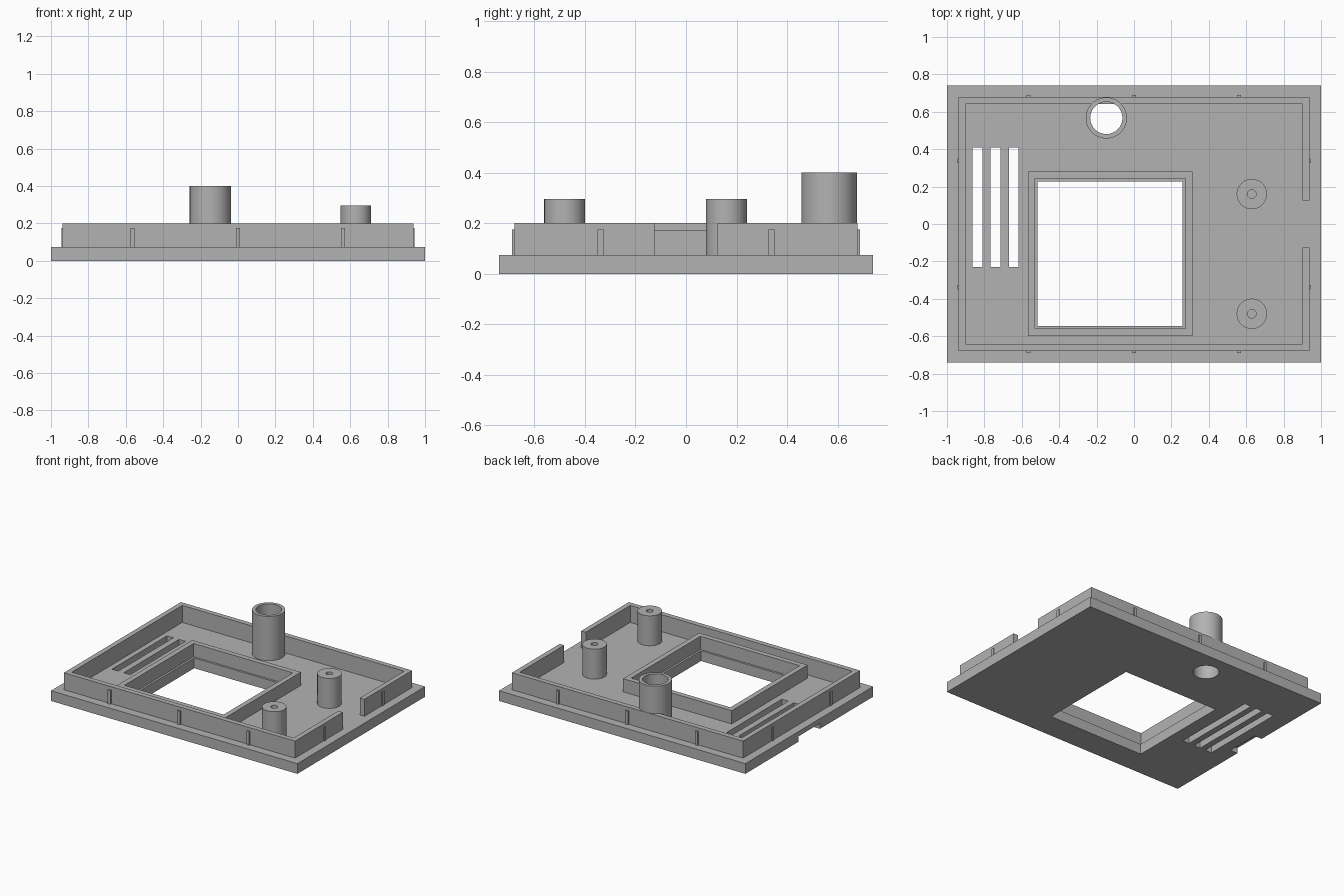
import bpy, bmesh, math

default = bpy.data.objects.get("Cube")
if default:
    bpy.data.objects.remove(default, do_unlink=True)

grey = bpy.data.materials.new("plain grey")
grey.use_nodes = True
COLOUR = (0.45, 0.45, 0.45, 1)
grey.diffuse_color = COLOUR
grey.node_tree.nodes["Principled BSDF"].inputs["Base Color"].default_value = COLOUR

BASE, WALL, FRAME, POST, TUBE = 0.075, 0.2, 0.172, 0.295, 0.4


def rect(x0, x1, y0, y1):
    return [(x0, y0), (x1, y0), (x1, y1), (x0, y1)]


def circle(x, y, r, n=64):
    return [(x + r * math.cos(math.tau * i / n), y + r * math.sin(math.tau * i / n))
            for i in range(n)]


def prism(name, outer, z0, z1, inner=None, smooth=False):
    """Upright solid from an outline, with an optional matching hole."""
    bm = bmesh.new()
    n = len(outer)

    def loop(points, z):
        return [bm.verts.new((x, y, z)) for x, y in points]

    def band(a, b):
        for i in range(n):
            j = (i + 1) % n
            bm.faces.new((a[i], a[j], b[j], b[i]))

    low, high = loop(outer, z0), loop(outer, z1)
    band(low, high)
    if inner:
        low_in, high_in = loop(inner, z0), loop(inner, z1)
        band(high, high_in)
        band(high_in, low_in)
        band(low_in, low)
    else:
        bm.faces.new(low[::-1])
        bm.faces.new(high)
    bmesh.ops.recalc_face_normals(bm, faces=bm.faces)
    mesh = bpy.data.meshes.new(name)
    bm.to_mesh(mesh)
    bm.free()
    mesh.materials.append(grey)
    obj = bpy.data.objects.new(name, mesh)
    bpy.context.collection.objects.link(obj)
    if smooth:
        bpy.ops.object.select_all(action='DESELECT')
        obj.select_set(True)
        bpy.context.view_layer.objects.active = obj
        bpy.ops.object.shade_smooth_by_angle(angle=math.radians(30))
    return obj


def cut(target, name, outline, z0, z1):
    cutter = prism(name, outline, z0, z1)
    cutter.hide_render = True
    cutter.hide_set(True)
    cutter.display_type = 'WIRE'
    mod = target.modifiers.new(name, 'BOOLEAN')
    mod.operation = 'DIFFERENCE'
    mod.solver = 'EXACT'
    mod.object = cutter


# Base plate with window, vents, tube hole and a shallow edge notch underneath
tube_x, tube_y, tube_hole = -0.148, 0.567, 0.086
plate = prism("base_plate", rect(-1, 1, -0.74, 0.74), 0, BASE)
cut(plate, "window_cutter", rect(-0.515, 0.26, -0.545, 0.228), -0.1, 0.2)
cut(plate, "tube_cutter", circle(tube_x, tube_y, tube_hole), -0.1, 0.2)
for i in range(3):
    x = -0.863 + i * 0.097
    cut(plate, f"vent_cutter_{i + 1}", rect(x, x + 0.052, -0.23, 0.41), -0.1, 0.2)
cut(plate, "notch_cutter", rect(-1.1, -0.94, -0.125, 0.125), -0.1, 0.04)

# Raised rim, open in the middle of the left side
X, Y, T, GAP = 0.938, 0.678, 0.037, 0.125
half = [(X, GAP), (X, Y), (-X, Y)]
half_in = [(-X + T, Y - T), (X - T, Y - T), (X - T, GAP)]
rim = half + [(x, -y) for x, y in half[::-1]]
rim += [(x, -y) for x, y in half_in[::-1]] + half_in
prism("rim_wall", rim, BASE, WALL)

# Small snap ribs around the rim
for side, word in ((-1, "front"), (1, "back")):
    for i, x in enumerate((-0.565, 0, 0.562)):
        ys = sorted((side * (Y - 0.005), side * (Y + 0.011)))
        prism(f"{word}_rib_{i + 1}", rect(x - 0.011, x + 0.011, *ys), BASE, 0.175)
for side, word in ((-1, "right"), (1, "left")):
    for i, y in enumerate((-0.338, 0.338)):
        xs = sorted((side * (X - 0.005), side * (X + 0.006)))
        prism(f"{word}_rib_{i + 1}", rect(*xs, y - 0.012, y + 0.012), BASE, 0.175)

# Window frame, set back a little to leave a ledge
prism("window_frame", rect(-0.568, 0.313, -0.598, 0.281), BASE, FRAME,
      rect(-0.53, 0.275, -0.56, 0.243))

# Tall tube and the two screw posts
prism("tall_tube", circle(tube_x, tube_y, 0.11), BASE, TUBE,
      circle(tube_x, tube_y, tube_hole), smooth=True)
for y, word in ((-0.48, "front"), (0.16, "back")):
    prism(f"{word}_screw_post", circle(0.63, y, 0.081), BASE, POST,
          circle(0.63, y, 0.023), smooth=True)
